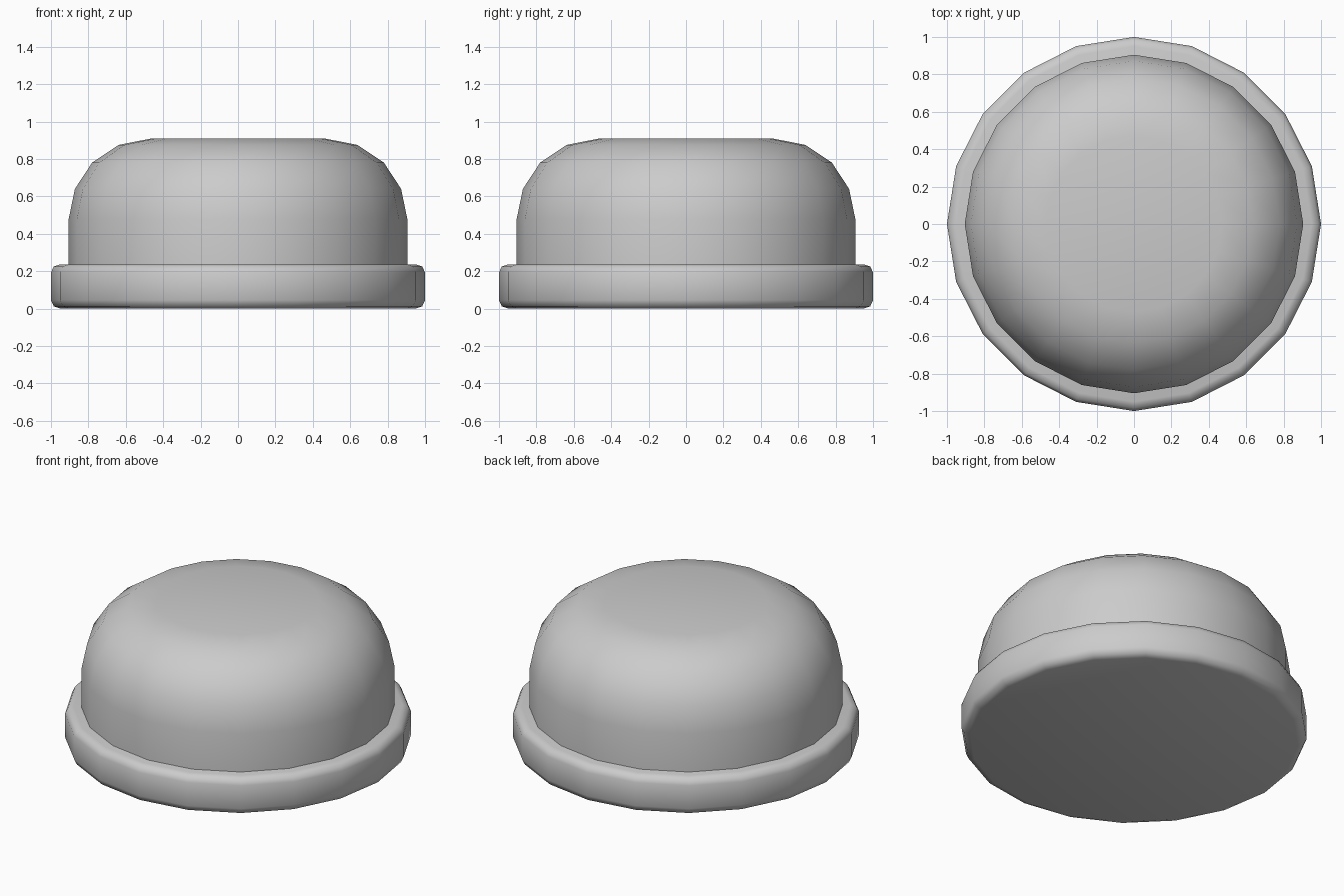
import bpy, bmesh, math

if "Cube" in bpy.data.objects:
    bpy.data.objects.remove(bpy.data.objects["Cube"])

SIDES = 20


def lathe(name, profile):
    """Revolve (radius, z) points around z and cap both ends."""
    bm = bmesh.new()
    rings = []
    for r, z in profile:
        rings.append([bm.verts.new((r * math.cos(math.tau * i / SIDES),
                                    r * math.sin(math.tau * i / SIDES), z))
                      for i in range(SIDES)])
    for low, high in zip(rings, rings[1:]):
        for i in range(SIDES):
            j = (i + 1) % SIDES
            bm.faces.new((low[i], low[j], high[j], high[i]))
    bm.faces.new(rings[0][::-1])
    bm.faces.new(rings[-1])
    mesh = bpy.data.meshes.new(name)
    bm.to_mesh(mesh)
    bm.free()
    obj = bpy.data.objects.new(name, mesh)
    bpy.context.collection.objects.link(obj)
    bpy.ops.object.select_all(action='DESELECT')
    obj.select_set(True)
    bpy.context.view_layer.objects.active = obj
    bpy.ops.object.shade_smooth_by_angle(angle=math.radians(50))
    return obj


# Base ring with softened rims
lathe("base_ring", [(0.95, 0.0), (0.985, 0.012), (1.0, 0.045),
                    (1.0, 0.193), (0.985, 0.225), (0.95, 0.236)])

# Rounded dome with a flat top
lathe("dome", [(0.905, 0.2), (0.905, 0.48), (0.872, 0.64),
               (0.78, 0.78), (0.638, 0.875), (0.47, 0.908)])
